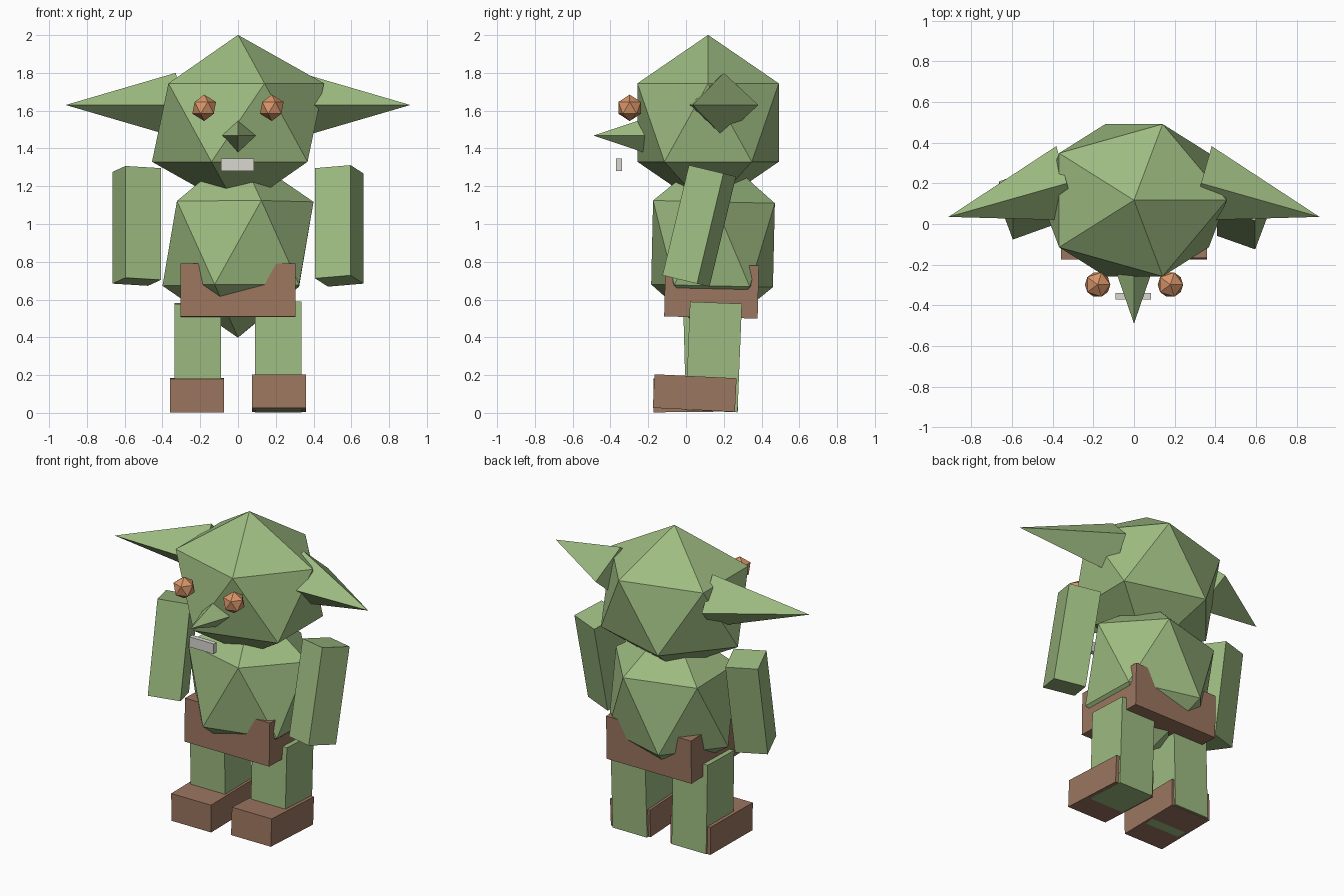
import bpy
import bmesh
from math import radians, pi
from mathutils import Matrix, Vector

default = bpy.data.objects.get("Cube")
if default:
    bpy.data.objects.remove(default, do_unlink=True)


def material(name, rgb):
    mat = bpy.data.materials.new(name)
    mat.use_nodes = True
    mat.diffuse_color = (*rgb, 1)
    mat.node_tree.nodes["Principled BSDF"].inputs["Base Color"].default_value = (*rgb, 1)
    return mat


GREEN = material("skin green", (0.34, 0.50, 0.22))
BROWN = material("leather brown", (0.33, 0.18, 0.115))
ORANGE = material("eye orange", (0.68, 0.30, 0.14))
WHITE = material("tooth white", (0.70, 0.68, 0.64))


def finish(name, bm, matrix, mat):
    bmesh.ops.transform(bm, matrix=matrix, verts=bm.verts)
    bmesh.ops.recalc_face_normals(bm, faces=bm.faces)
    mesh = bpy.data.meshes.new(name)
    bm.to_mesh(mesh)
    bm.free()
    mesh.materials.append(mat)
    obj = bpy.data.objects.new(name, mesh)
    bpy.context.collection.objects.link(obj)
    return obj


def scaled(size):
    return Matrix.Diagonal((*size, 1))


def box(name, center, size, mat, tilt=0, twist=0):
    bm = bmesh.new()
    bmesh.ops.create_cube(bm, size=1)
    turn = Matrix.Rotation(radians(tilt), 4, "X") @ Matrix.Rotation(radians(twist), 4, "Z")
    return finish(name, bm, Matrix.Translation(center) @ turn @ scaled(size), mat)


def ball(name, center, radii, mat, tilt=0):
    bm = bmesh.new()
    bmesh.ops.create_icosphere(bm, subdivisions=1, radius=1)
    turn = Matrix.Rotation(radians(tilt), 4, "X")
    return finish(name, bm, Matrix.Translation(center) @ turn @ scaled(radii), mat)


def spike(name, base, tip, wide, high, mat):
    """Four-sided cone running from the base centre to the tip."""
    bm = bmesh.new()
    axis = Vector(tip) - Vector(base)
    bmesh.ops.create_cone(bm, cap_ends=True, segments=4, radius1=1, radius2=0, depth=1)
    # Turn the base to a diamond with corners on the local axes
    corner = bm.verts[:][0].co
    if abs(corner.x) > 0.1 and abs(corner.y) > 0.1:
        bmesh.ops.rotate(bm, verts=bm.verts, matrix=Matrix.Rotation(pi / 4, 3, "Z"))
    forward = axis.normalized()
    up = Vector((0, 0, 1))
    side = up.cross(forward).normalized()
    frame = Matrix((side, forward.cross(side), forward)).transposed().to_4x4()
    middle = (Vector(base) + Vector(tip)) / 2
    return finish(name, bm, Matrix.Translation(middle) @ frame
                  @ scaled((wide, high, axis.length)), mat)


# Head and torso
ball("head", (0, 0.117, 1.537), (0.509, 0.44, 0.464), GREEN)
ball("torso", (0, 0.143, 0.895), (0.447, 0.379, 0.497), GREEN, tilt=-1.3)

# Face
spike("nose", (0, -0.2, 1.468), (0, -0.49, 1.468), 0.1, 0.097, GREEN)
box("tooth", (-0.003, -0.355, 1.313), (0.175, 0.03, 0.066), WHITE)

# Paired ears and eyes
for side, label in ((1, "left"), (-1, "right")):
    spike(label + "_ear", (side * 0.33, 0.2, 1.63), (side * 0.912, 0.035, 1.63),
          0.19, 0.17, GREEN)
    ball(label + "_eye", (side * 0.179, -0.298, 1.615), (0.07, 0.07, 0.07), ORANGE)

# Arms, leaning by different amounts
for side, label, y, tilt in ((1, "left", 0.07, -13.5), (-1, "right", 0.1, -9.6)):
    box(label + "_arm", (side * 0.536, y, 0.99), (0.2, 0.2, 0.6), GREEN,
        tilt=tilt, twist=-20 * side)

# Trousers
box("trousers", (0, 0.135, 0.645), (0.61, 0.495, 0.28), BROWN, tilt=-1.3)

# Legs and shoes, in a slight stride
box("left_leg", (0.213, 0.147, 0.296), (0.248, 0.275, 0.575), GREEN, tilt=-2.3)
box("right_leg", (-0.213, 0.13, 0.293), (0.248, 0.275, 0.572), GREEN, tilt=1.5)
box("left_shoe", (0.216, 0.046, 0.105), (0.286, 0.435, 0.178), BROWN, tilt=-2.8)
box("right_shoe", (-0.216, 0.045, 0.094), (0.286, 0.435, 0.178), BROWN, tilt=0.6)
